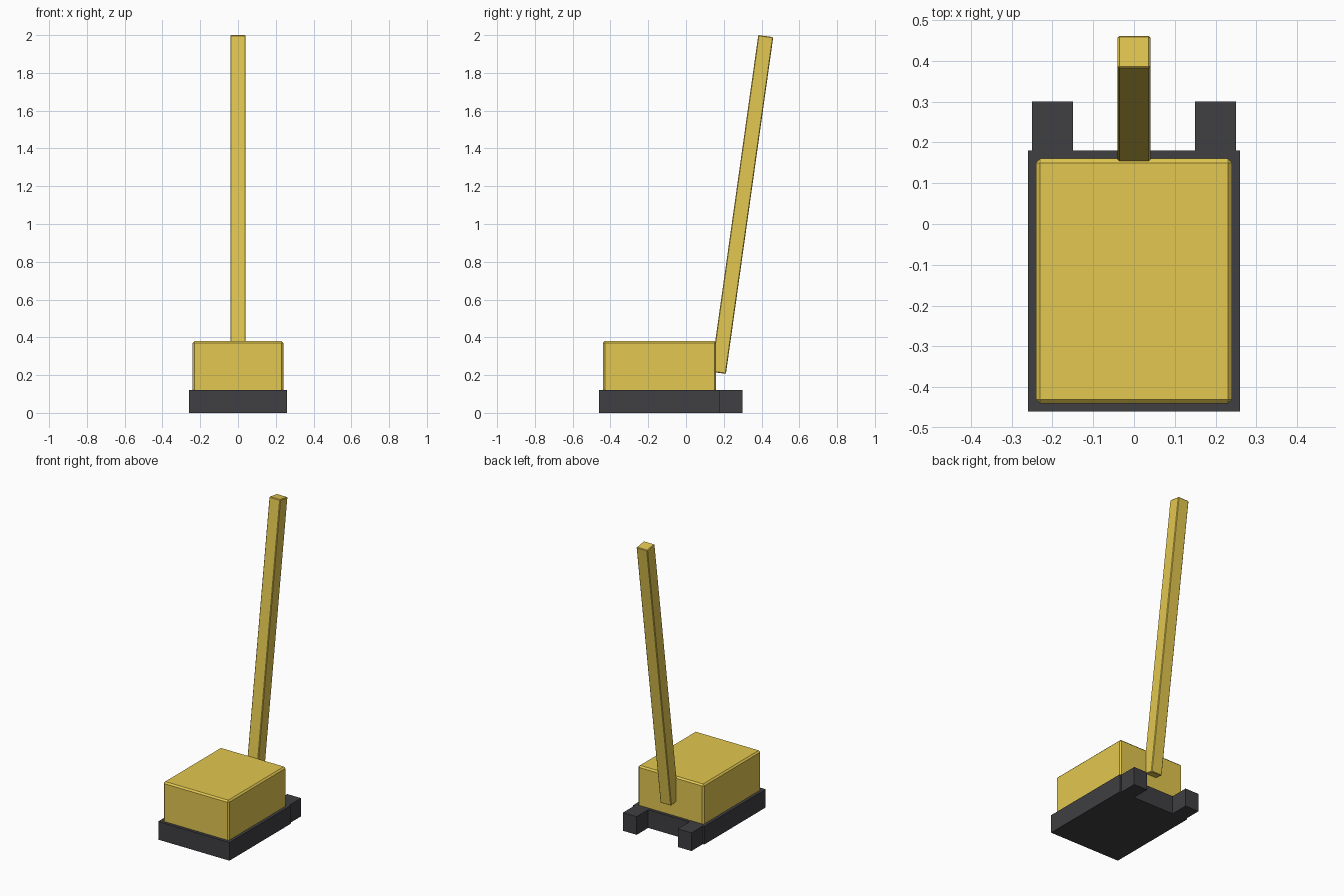
import bpy, math

if "Cube" in bpy.data.objects:
    bpy.data.objects.remove(bpy.data.objects["Cube"])


def material(name, color):
    m = bpy.data.materials.new(name)
    m.diffuse_color = (*color, 1)
    m.use_nodes = True
    m.node_tree.nodes["Principled BSDF"].inputs["Base Color"].default_value = m.diffuse_color
    return m


yellow = material("yellow_paint", (0.76, 0.57, 0.08))
dark = material("dark_plastic", (0.05, 0.05, 0.055))


def box(name, center, size, mat, bevel=0, tilt=0):
    bpy.ops.mesh.primitive_cube_add(size=1, location=center)
    o = bpy.context.object
    o.name = name
    o.scale = size
    bpy.ops.object.transform_apply(location=False, rotation=False, scale=True)
    o.rotation_euler.x = math.radians(tilt)
    o.data.materials.append(mat)
    if bevel:
        b = o.modifiers.new("chamfer", 'BEVEL')
        b.width = bevel
        b.segments = 1
    return o


# Dark base plate
box("base", (0, -0.14, 0.06), (0.52, 0.64, 0.12), dark)

# Two rear feet projecting from the base
for side, name in ((-1, "rear_foot_left"), (1, "rear_foot_right")):
    box(name, (side * 0.2, 0.24, 0.06), (0.10, 0.12, 0.12), dark)

# Chamfered body housing, sunk slightly into the base
box("body", (0, -0.14, 0.24), (0.48, 0.60, 0.28), yellow, 0.01)

# Long handle leaning backwards
box("handle", (0, 0.297, 1.1035), (0.08, 0.08, 1.80), yellow, 0.004, -8)
